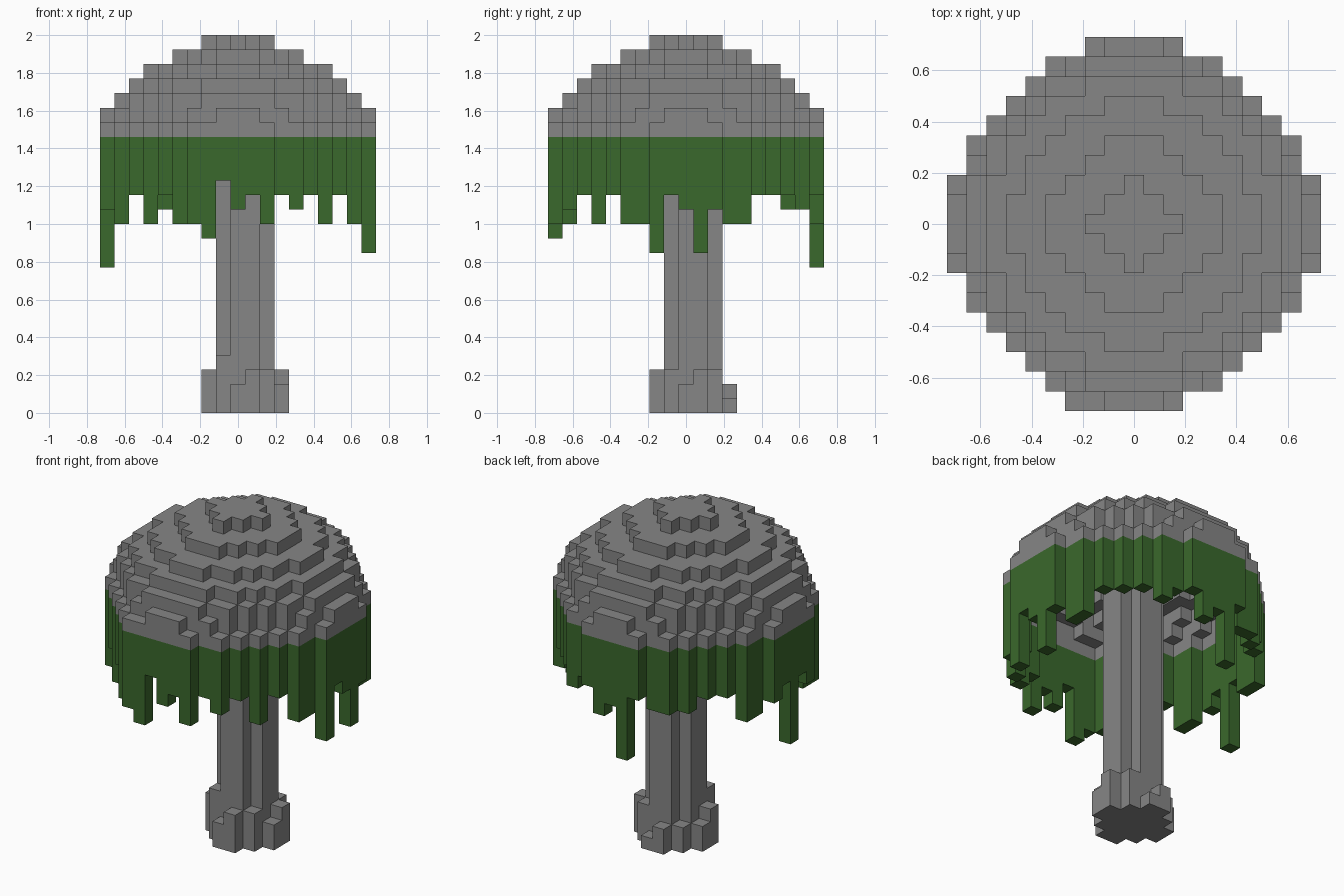
import bpy
import bmesh
from mathutils import Vector

old = bpy.data.objects.get("Cube")
if old:
    bpy.data.objects.remove(old, do_unlink=True)

TOTAL = 26                # height in blocks
SIZE = 2 / TOTAL          # edge of one block
RIM = 19                  # first layer of the cap
TOP = TOTAL - 1
SIDES = [(1, 0, 0), (-1, 0, 0), (0, 1, 0), (0, -1, 0), (0, 0, 1), (0, 0, -1)]


def material(name, colour):
    mat = bpy.data.materials.new(name)
    mat.use_nodes = True
    mat.diffuse_color = (*colour, 1)
    mat.node_tree.nodes["Principled BSDF"].inputs["Base Color"].default_value = (*colour, 1)
    return mat


def build(name, cells, occupied, mat):
    """Skin a set of block cells, leaving out faces that touch other blocks."""
    bm = bmesh.new()
    corners = {}

    def corner(point):
        key = tuple(round(c * 2) for c in point)
        if key not in corners:
            corners[key] = bm.verts.new(point * SIZE)
        return corners[key]

    for cell in sorted(cells):
        middle = Vector(cell) + Vector((0, 0, 0.5))
        for side in SIDES:
            if tuple(a + b for a, b in zip(cell, side)) in occupied:
                continue
            n = Vector(side)
            u = Vector((n.z, n.x, n.y))
            v = n.cross(u)
            bm.faces.new([corner(middle + (n + u * a + v * b) / 2)
                          for a, b in ((-1, -1), (1, -1), (1, 1), (-1, 1))])
    mesh = bpy.data.meshes.new(name)
    bm.to_mesh(mesh)
    bm.free()
    mesh.materials.append(mat)
    obj = bpy.data.objects.new(name, mesh)
    bpy.context.collection.objects.link(obj)


# Cap: stacked discs, given by squared radius from the rim up
radii = [85, 82, 70, 55, 38, 17, 4]
span = range(-9, 10)


def disc(layer):
    if layer > TOP:
        return set()
    reach = 11 if layer > RIM else 12
    found = {(x, y) for x in span for y in span
             if x * x + y * y <= radii[layer - RIM] and abs(x) + abs(y) <= reach}
    if layer == RIM:
        found.add((-3, -9))
    return found


def outline(cells):
    return {(x, y) for x, y in cells
            if not {(x + 1, y), (x - 1, y), (x, y + 1), (x, y - 1)} <= cells}


cap = set()
for layer in range(RIM, TOP + 1):
    here = disc(layer)
    shell = outline(here) | (here - disc(layer + 1))
    cap |= {(x, y, layer) for x, y in shell}

# Hanging vines: lowest block by column, and explicit runs on the flat sides
across = dict(zip(span, [10, 13, 15, 13, 14, 13, 13, 12, 16, 14, 15, 13, 15, 14, 15, 13, 15, 13, 11]))
along = dict(zip(span, [12, 13, 15, 13, 14, 13, 13, 11, 15, 14, 11, 14, 13, 13, 15, 15, 14, 14, 10]))
front_run = [12, 16, 14, 15, 13]
right_run = [11, 15, 14, 11, 14]
back_run = [15, 10, 14, 13, 15]
left_run = [14, 15, 10, 15, 14]
vines = set()
for x, y in outline(disc(RIM)):
    low = max(across[x], along[y])
    if abs(x) <= 2:
        low = (front_run if y < 0 else back_run)[x + 2]
    elif abs(y) <= 2:
        low = (left_run if x < 0 else right_run)[y + 2]
    vines |= {(x, y, z) for z in range(low, RIM)}

# Trunk: four blocks wide without its corners
trunk = {(x, y, z) for x in range(-1, 3) for y in range(-1, 3) for z in range(TOP)
         if abs(x - 0.5) + abs(y - 0.5) < 3}

# Roots: short blocks around the foot
root_heights = {(-1, -1): 4, (2, -1): 3, (2, 2): 3, (-1, 2): 2,
                (0, -2): 2, (1, -2): 3, (3, 0): 2, (3, 1): 3,
                (0, 3): 2, (1, 3): 1, (-2, 0): 3, (-2, 1): 2}
roots = {(x, y, z) for (x, y), h in root_heights.items() for z in range(h)}

trunk -= cap
everything = cap | vines | trunk | roots
grey = material("stone_grey", (0.24, 0.24, 0.24))
green = material("leaf_green", (0.042, 0.138, 0.025))
build("cap", cap, everything, grey)
build("hanging_vines", vines, everything, green)
build("trunk", trunk, everything, grey)
build("roots", roots, everything, grey)
